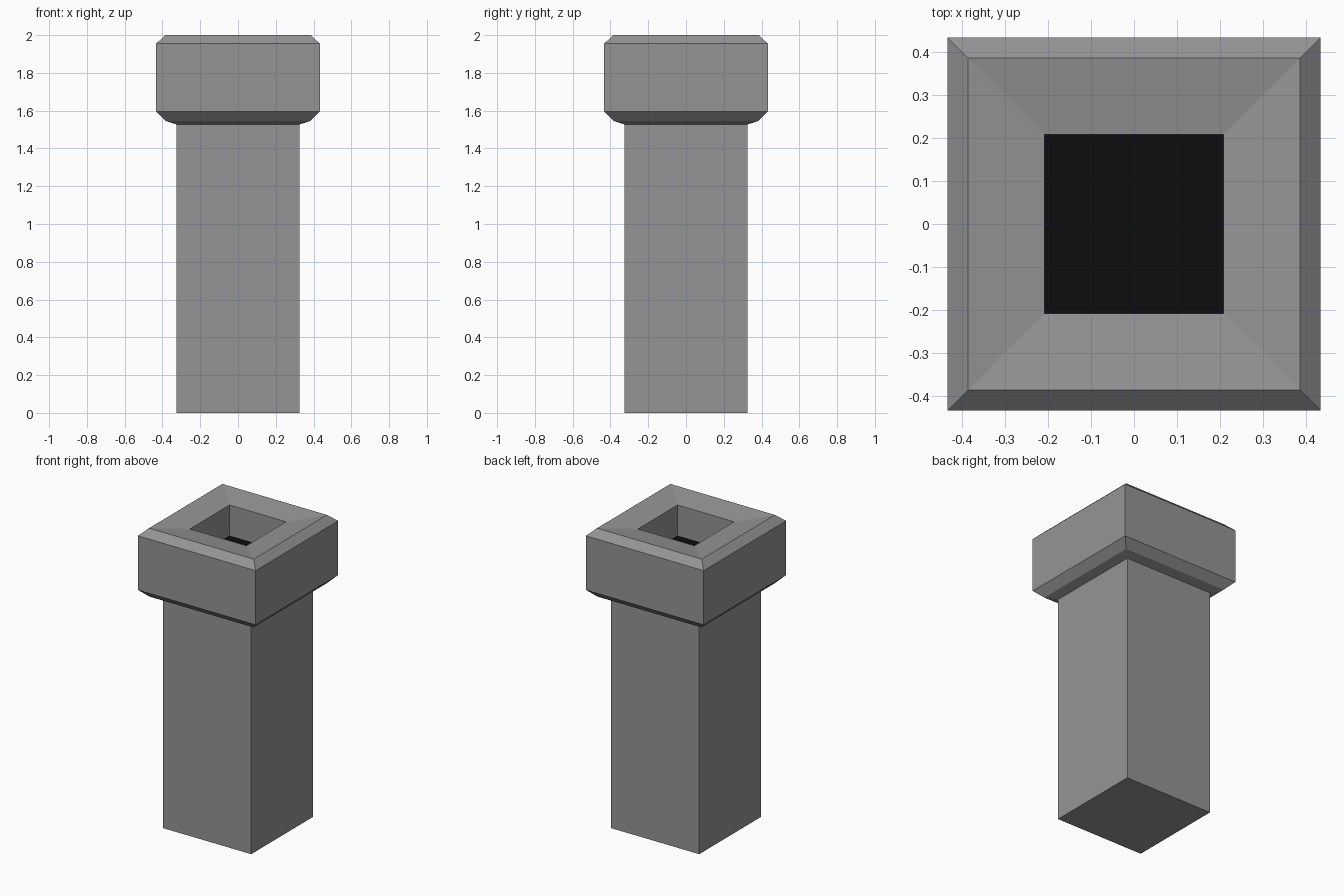
import bpy, bmesh

cube = bpy.data.objects.get("Cube")
if cube:
    bpy.data.objects.remove(cube, do_unlink=True)


def make_material(name, value):
    mat = bpy.data.materials.new(name)
    mat.use_nodes = True
    colour = (value, value, value, 1)
    mat.diffuse_color = colour
    bsdf = mat.node_tree.nodes["Principled BSDF"]
    bsdf.inputs["Base Color"].default_value = colour
    bsdf.inputs["Roughness"].default_value = 0.8
    return mat


def square_sweep(name, profile, materials, cap_start=False, cap_end=False):
    """Sweep a (half width, height) profile around four sides."""
    bm = bmesh.new()
    corners = ((-1, -1), (1, -1), (1, 1), (-1, 1))
    rings = [[bm.verts.new((r * sx, r * sy, z)) for sx, sy in corners]
             for r, z in profile]
    for low, high in zip(rings, rings[1:]):
        for i in range(4):
            j = (i + 1) % 4
            bm.faces.new((low[i], low[j], high[j], high[i]))
    if cap_start:
        bm.faces.new(rings[0][::-1])
    if cap_end:
        # The last cap takes the last material
        bm.faces.new(rings[-1]).material_index = len(materials) - 1
    mesh = bpy.data.meshes.new(name)
    bm.to_mesh(mesh)
    bm.free()
    for mat in materials:
        mesh.materials.append(mat)
    obj = bpy.data.objects.new(name, mesh)
    bpy.context.collection.objects.link(obj)
    return obj


grey = make_material("stone grey", 0.3)
black = make_material("opening black", 0.004)

POST = 0.325

# Square shaft, closed underneath and open where it meets the cap
square_sweep("shaft", [(POST, 0), (POST, 1.527)], [grey], cap_start=True)

# Bevelled cap with a dished top and a recessed black opening
cap_profile = [
    (POST, 1.527), (0.383, 1.545), (0.433, 1.595),
    (0.433, 1.955), (0.385, 2.0),
    (0.208, 1.975), (0.208, 1.77),
]
square_sweep("cap", cap_profile, [grey, black], cap_end=True)
